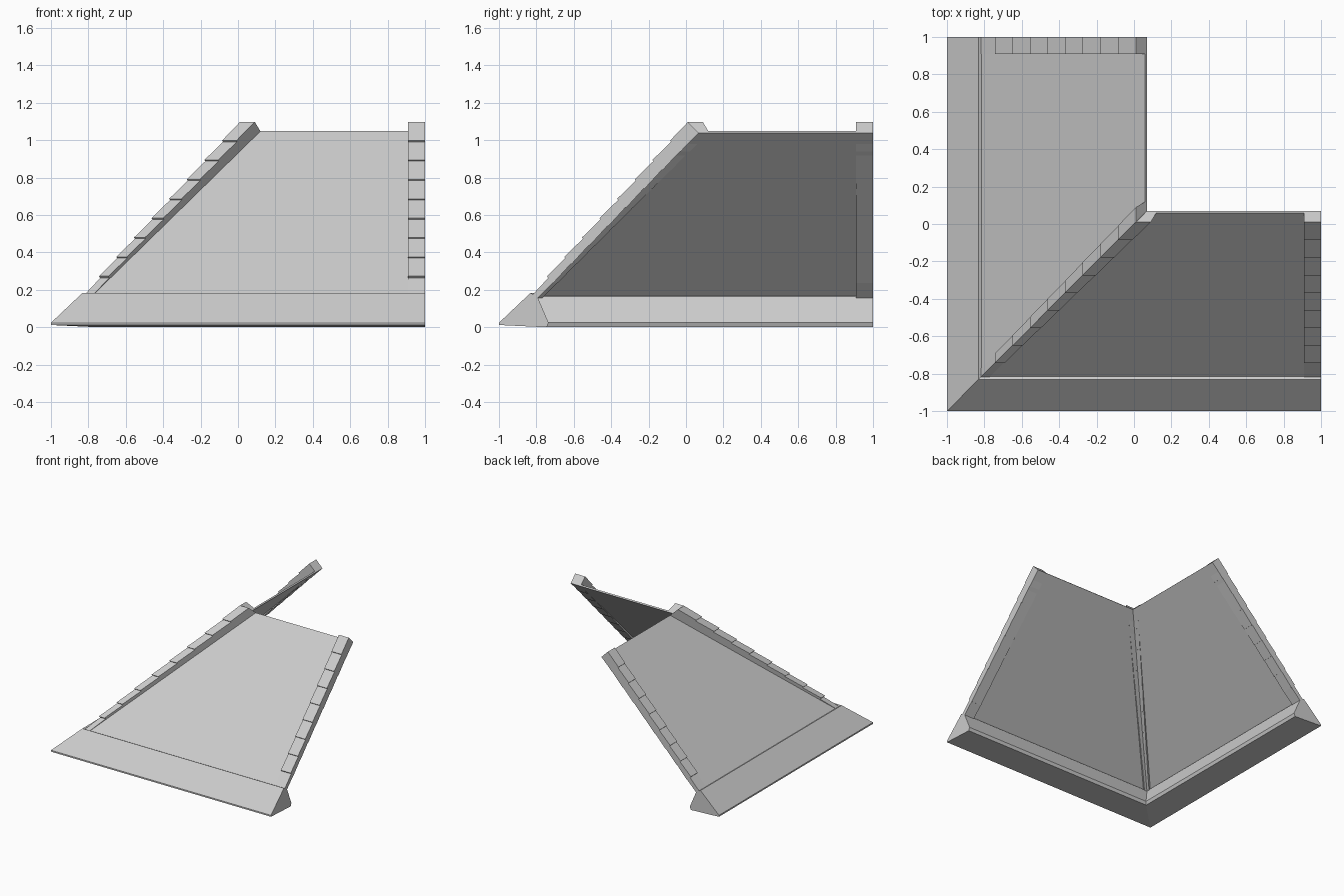
import bpy, bmesh
from mathutils import Vector

if "Cube" in bpy.data.objects:
    bpy.data.objects.remove(bpy.data.objects["Cube"])

R = 0.7071


def slope(t, h):
    """(y, z) on the front slope: t runs up the slope, h is height off the panel."""
    return -0.82 + 0.88 * t - R * h, 0.172 + 0.876 * t + R * h


def loft(name, rings):
    """Skin the rings, once on the front slope and once swapped across the hip."""
    bm = bmesh.new()
    for swap in (False, True):
        loops = []
        for ring in rings:
            loops.append([bm.verts.new((p[1], p[0], p[2]) if swap else p) for p in ring])
        n = len(rings[0])
        for a, b in zip(loops, loops[1:]):
            for i in range(n):
                j = (i + 1) % n
                bm.faces.new((a[i], a[j], b[j], b[i]))
        bm.faces.new(loops[0])
        bm.faces.new(loops[-1])
    bmesh.ops.recalc_face_normals(bm, faces=bm.faces)
    me = bpy.data.meshes.new(name)
    bm.to_mesh(me)
    bm.free()
    ob = bpy.data.objects.new(name, me)
    bpy.context.collection.objects.link(ob)
    return ob


def stations():
    """Stepped tile heights up a strip: (t, top, bottom)."""
    ticks = [0.1 + 0.1125 * k for k in range(9)]
    out = [(-0.02, 0.001, -0.03), (0.1, 0.006, -0.03)]
    for k in range(8):
        top = 0.014 + 0.007 * k
        low = -0.03 + 0.0025 * k
        out.append((ticks[k] + 0.0005, top + 0.004, low - 0.002))
        out.append((ticks[k + 1], top + (0.007 if k == 7 else 0.003), low + 0.0045))
    return out


# Eave beam, mitred at the outer corner
profile = [(-1, 0.012), (-1, 0.024), (-0.832, 0.183), (-0.795, 0.165),
           (-0.735, 0.025), (-0.745, 0.0)]
loft("eave_beam", [[(y, y, z) for y, z in profile],
                   [(1, y, z) for y, z in profile]])

# Thin sloping panels meeting along the hip
rings = []
for t in (-0.01, 1.0):
    ya, za = slope(t, 0)
    yb, zb = slope(t, -0.012)
    rings.append([(ya, ya, za), (1, ya, za), (1, yb, zb), (yb, yb, zb)])
loft("roof_panel", rings)

# Stepped tile strips along the open ends and along the hip
end_rings, hip_rings = [], []
for t, top, low in stations():
    ya, za = slope(t, top)
    yb, zb = slope(t, low)
    y0, z0 = slope(t, 0)
    end_rings.append([(0.91, ya, za), (1, ya, za), (1, yb, zb), (0.91, yb, zb)])
    w = 0.045 + 0.015 * max(t, 0)
    hip_rings.append([(ya, ya, za), (y0 + w - 0.43 * top, ya, za), (y0 + w, y0, z0),
                      (y0 + w, yb, zb), (yb, yb, zb)])
loft("end_tiles", end_rings)
loft("hip_tiles", hip_rings)
